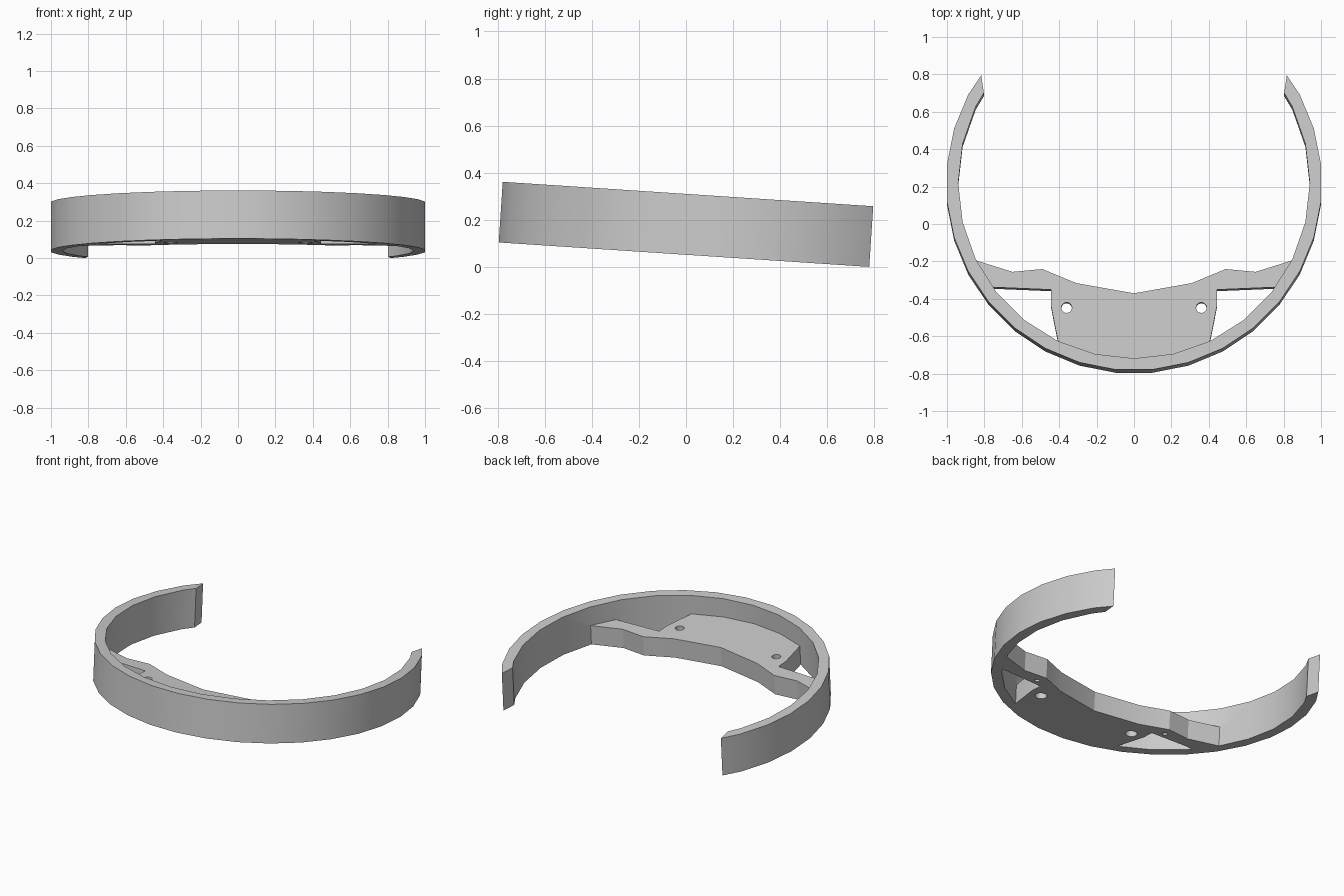
import bpy, bmesh, math
from mathutils import Matrix

TILT = math.radians(-3.77)
CENTRE_Y = 0.203
BAND_HEIGHT = 0.258
PLATE_HEIGHT = 0.13

cube = bpy.data.objects.get("Cube")
if cube:
    bpy.data.objects.remove(cube, do_unlink=True)

grey = bpy.data.materials.new("light_grey")
grey.use_nodes = True
colour = (0.6, 0.6, 0.6, 1)
grey.diffuse_color = colour
grey.node_tree.nodes["Principled BSDF"].inputs["Base Color"].default_value = colour


def prism(name, outline, z0, z1):
    """Closed solid made by extruding a flat outline."""
    bm = bmesh.new()
    face = bm.faces.new([bm.verts.new((x, y, z0)) for x, y in outline])
    top = bmesh.ops.extrude_face_region(bm, geom=[face])["geom"]
    verts = [v for v in top if isinstance(v, bmesh.types.BMVert)]
    bmesh.ops.translate(bm, verts=verts, vec=(0, 0, z1 - z0))
    bmesh.ops.recalc_face_normals(bm, faces=bm.faces)
    mesh = bpy.data.meshes.new(name)
    bm.to_mesh(mesh)
    bm.free()
    mesh.materials.append(grey)
    obj = bpy.data.objects.new(name, mesh)
    bpy.context.collection.objects.link(obj)
    return obj


def combine(target, tool, operation):
    """Apply a boolean and remove the tool."""
    mod = target.modifiers.new("combine", "BOOLEAN")
    mod.operation = operation
    mod.solver = "EXACT"
    mod.object = tool
    bpy.context.view_layer.objects.active = target
    bpy.ops.object.modifier_apply(modifier=mod.name)
    bpy.data.objects.remove(tool, do_unlink=True)


def mirrored(half):
    """Full outline from the +x half, which starts and ends on x = 0."""
    return half + [(-x, y) for x, y in reversed(half) if x > 0]


def arc_point(radius, angle):
    return (radius * math.sin(angle), CENTRE_Y - radius * math.cos(angle))


def circle(x, y, radius, sides=20):
    return [(x + radius * math.cos(math.tau * i / sides),
             y + radius * math.sin(math.tau * i / sides)) for i in range(sides)]


# Open band: facet-centred outer arc, vertex-centred inner arc, angled ends
outer = [arc_point(1.005, math.tau * (i + 0.5) / 32) for i in range(11)]
inner = [arc_point(0.94, math.tau * i / 28) for i in range(10)]
outer.append((0.817, 0.78))
inner.append((0.803, 0.685))
outline = ([(-x, y) for x, y in reversed(outer)] + outer
           + inner[::-1] + [(-x, y) for x, y in inner[1:]])
band = prism("curved_band", outline, 0, BAND_HEIGHT)

# Mounting plate with side arms, its outer rim buried in the band
half_plate = [(0, -0.38), (0.31, -0.325), (0.49, -0.25), (0.65, -0.265),
              (0.87, -0.196), (0.78, -0.346), (0.445, -0.36), (0.445, -0.44),
              (0.40, -0.67), (0.25, -0.725), (0.12, -0.752), (0, -0.757)]
plate = prism("mounting_plate", mirrored(half_plate), 0, PLATE_HEIGHT)

# Screw holes: through bore, wider recess below, small blind pilot hole in the arm
for side in (-1, 1):
    for x, y, radius, depth in ((0.36, -0.457, 0.028, 0.2),
                                (0.36, -0.457, 0.037, 0.06),
                                (0.51, -0.314, 0.015, 0.08)):
        cutter = prism("hole_cutter", circle(side * x, y, radius), -0.05, depth)
        cutter.hide_render = True
        combine(plate, cutter, "DIFFERENCE")

combine(band, plate, "UNION")

# Tilt the whole piece forward-up and rest its back ends on the ground
band.data.transform(Matrix.Rotation(TILT, 4, "X"))
lowest = min(v.co.z for v in band.data.vertices)
band.data.transform(Matrix.Translation((0, 0, -lowest)))

bpy.ops.object.select_all(action="DESELECT")
band.select_set(True)
bpy.context.view_layer.objects.active = band
bpy.ops.object.shade_smooth_by_angle(angle=math.radians(20))
